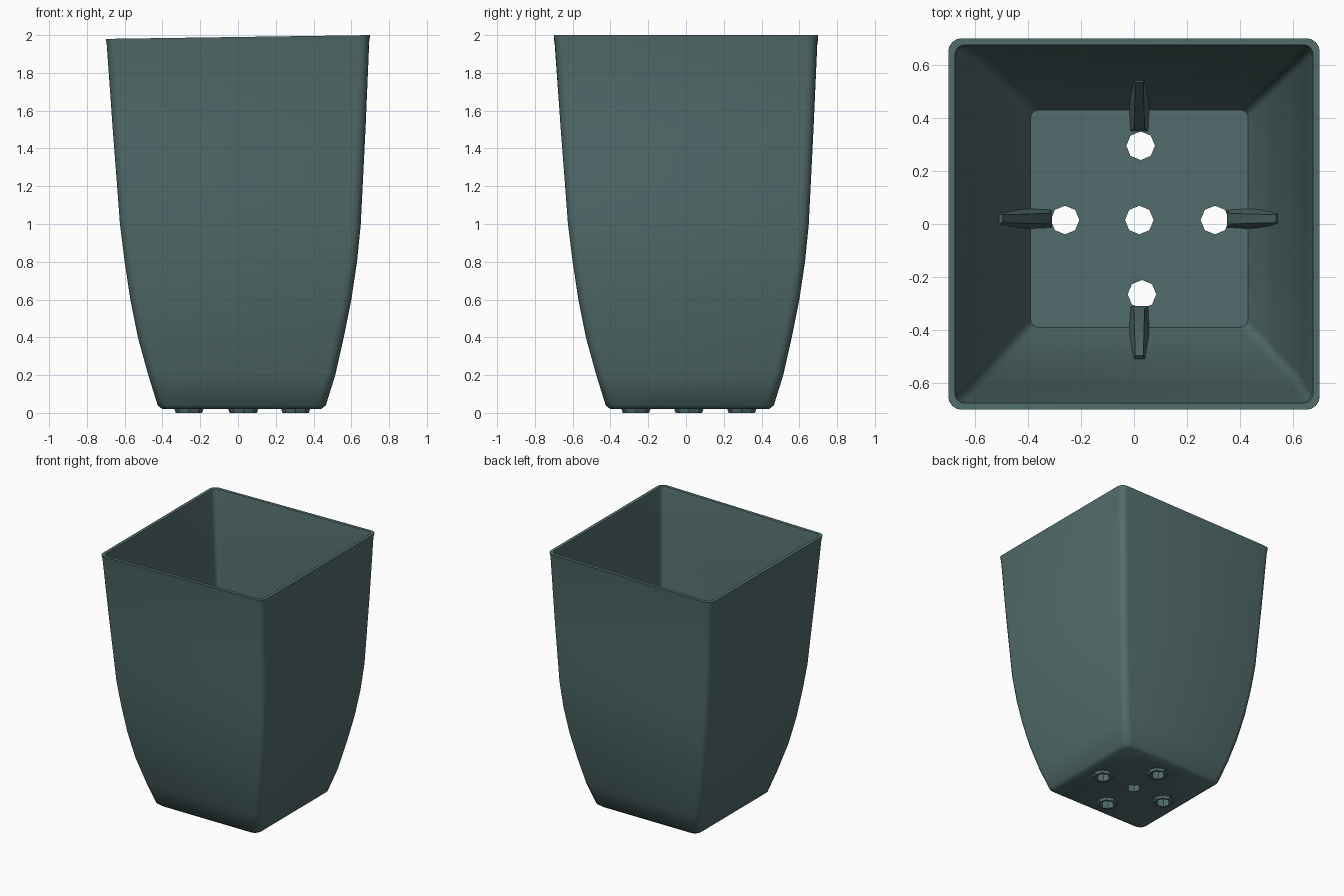
import bpy, bmesh, math
from mathutils import Vector

old = bpy.data.objects.get("Cube")
if old:
    bpy.data.objects.remove(old, do_unlink=True)

mat = bpy.data.materials.new("grey teal")
mat.use_nodes = True
COLOUR = (0.085, 0.152, 0.150, 1)
mat.diffuse_color = COLOUR
mat.node_tree.nodes["Principled BSDF"].inputs["Base Color"].default_value = COLOUR

FLOOR = 0.07
# Height, low side and high side of the tapering wall
WALL = [(0.02, -0.40, 0.44), (0.04, -0.425, 0.465), (0.2, -0.475, 0.515),
        (0.4, -0.53, 0.56), (0.6, -0.57, 0.60), (0.8, -0.60, 0.63),
        (1.0, -0.625, 0.65), (1.2, -0.64, 0.66), (1.5, -0.663, 0.675),
        (1.97, -0.695, 0.695), (2.0, -0.70, 0.70)]
HOLES = [(0.02, 0.015), (-0.26, 0.015), (0.305, 0.015), (0.025, 0.295), (0.03, -0.265)]


def make_object(name, bm):
    bmesh.ops.recalc_face_normals(bm, faces=bm.faces)
    mesh = bpy.data.meshes.new(name)
    bm.to_mesh(mesh)
    bm.free()
    mesh.materials.append(mat)
    obj = bpy.data.objects.new(name, mesh)
    bpy.context.collection.objects.link(obj)
    return obj


def ring(bm, z, lo, hi, radius, steps=4):
    """Rounded square, with the rim dipping slightly towards -x."""
    verts = []
    mid = (lo + hi) / 2
    half = (hi - lo) / 2 - radius
    for corner, (sx, sy) in enumerate([(1, 1), (-1, 1), (-1, -1), (1, -1)]):
        for i in range(steps + 1):
            a = math.pi / 2 * (corner + i / steps)
            x = mid + sx * half + radius * math.cos(a)
            y = mid + sy * half + radius * math.sin(a)
            dip = 0.02 * (0.7 - x) / 1.4 if z > 1.9 else 0
            verts.append(bm.verts.new((x, y, z - dip)))
    return verts


def loft(bm, rings):
    for a, b in zip(rings, rings[1:]):
        for i in range(len(a)):
            j = (i + 1) % len(a)
            bm.faces.new((a[i], a[j], b[j], b[i]))


# Hollow body: up the outside, over the rim, down the inside to the floor
bm = bmesh.new()
rings = [ring(bm, z, lo, hi, 0.05) for z, lo, hi in WALL]
for z, lo, hi in reversed(WALL[2:]):
    rings.append(ring(bm, z, lo + 0.025, hi - 0.025, 0.035))
rings.append(ring(bm, FLOOR, -0.39, 0.43, 0.03))
loft(bm, rings)
bm.faces.new(rings[0])
bm.faces.new(rings[-1])
body = make_object("pot_body", bm)

# Drainage holes cut through the floor
bm = bmesh.new()
for x, y in HOLES:
    made = bmesh.ops.create_cone(bm, cap_ends=True, segments=8, radius1=0.054,
                                 radius2=0.054, depth=0.4)
    bmesh.ops.translate(bm, verts=made["verts"], vec=(x, y, 0))
cutter = make_object("hole_cutter", bm)
cutter.hide_render = True
mod = body.modifiers.new("drainage_holes", "BOOLEAN")
mod.operation = "DIFFERENCE"
mod.solver = "EXACT"
mod.object = cutter
bpy.context.view_layer.objects.active = body
bpy.ops.object.modifier_apply(modifier=mod.name)
bpy.data.objects.remove(cutter, do_unlink=True)

# Low collars under the outer holes, which the pot stands on
bm = bmesh.new()
for x, y in HOLES[1:]:
    loops = []
    for r, z in [(0.054, 0.03), (0.054, 0.0), (0.07, 0.0), (0.08, 0.03)]:
        made = bmesh.ops.create_circle(bm, segments=8, radius=r)["verts"]
        bmesh.ops.translate(bm, verts=made, vec=(x, y, z))
        loops.append(made)
    loft(bm, loops + loops[:1])
collars = make_object("hole_collars", bm)

# Tapered ribs rising from each outer hole to the wall
bm = bmesh.new()
centre = Vector((0.02, 0.02, 0))
for k in range(4):
    a = k * math.pi / 2
    out = Vector((math.cos(a), math.sin(a), 0))
    side = Vector((-out.y, out.x, 0))
    sides = []
    for s in (-1, 1):
        outline = [(0.33, 0.06, 0.035), (0.34, 0.13, 0.02), (0.515, 0.44, 0.015),
                   (0.53, 0.42, 0.02), (0.42, 0.06, 0.04)]
        sides.append([bm.verts.new(centre + out * r + side * s * w + Vector((0, 0, z)))
                      for r, z, w in outline])
    loft(bm, sides)
    for face in sides:
        bm.faces.new(face)
ribs = make_object("inner_ribs", bm)

# Smooth shading with crisp edges
for obj in (body, collars, ribs):
    bpy.ops.object.select_all(action="DESELECT")
    obj.select_set(True)
    bpy.context.view_layer.objects.active = obj
    bpy.ops.object.shade_smooth_by_angle(angle=math.radians(40))
